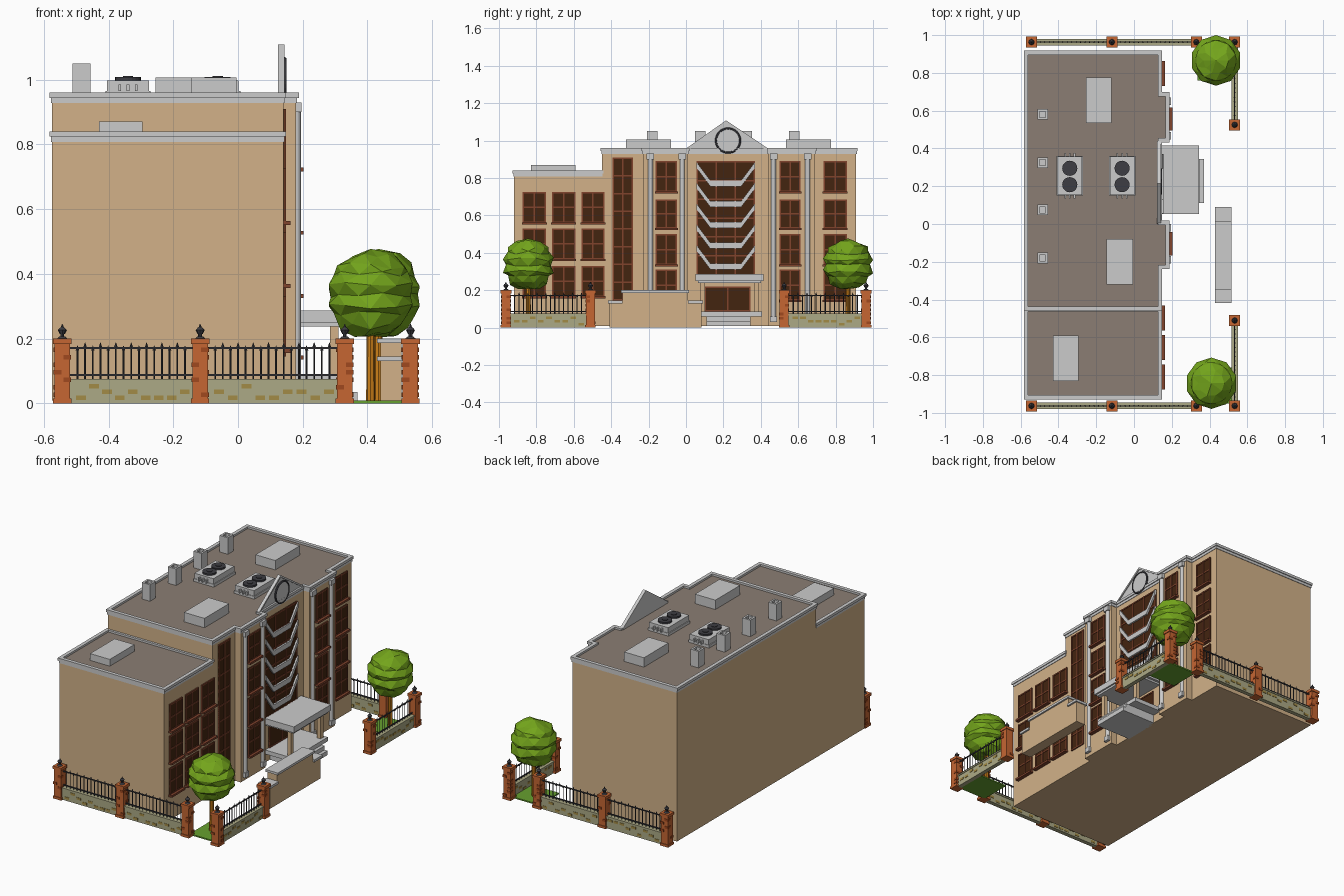
import bpy, bmesh, math, random
from mathutils import Matrix, Vector

if "Cube" in bpy.data.objects:
    bpy.data.objects.remove(bpy.data.objects["Cube"])
random.seed(4)

def mat(name, r, g, b):
    m = bpy.data.materials.new(name)
    m.diffuse_color = (r ** 2.2, g ** 2.2, b ** 2.2, 1)
    m.use_nodes = True
    m.node_tree.nodes["Principled BSDF"].inputs["Base Color"].default_value = m.diffuse_color
    return m

TAN = mat("tan_plaster", .82, .69, .53)
ROOF = mat("roof_felt", .54, .49, .45)
GLASS = mat("dark_glass", .27, .16, .09)
FRAME = mat("brown_frame", .5, .27, .19)
BRICK = mat("brick", .77, .4, .21)
DBRICK = mat("dark_brick", .62, .29, .14)
STONE = mat("wall_stone", .67, .66, .52)
OCHRE = mat("ochre_stone", .63, .54, .28)
IRON = mat("iron", .25, .25, .27)
LEAF = mat("leaf", .45, .64, .13)
BARK = mat("bark", .8, .5, .12)
GRASS = mat("grass", .4, .62, .2)

def box(bm, x0, x1, y0, y1, z0, z1):
    m = Matrix.Translation(((x0 + x1) / 2, (y0 + y1) / 2, (z0 + z1) / 2))
    bmesh.ops.create_cube(bm, size=1, matrix=m @ Matrix.Diagonal((x1 - x0, y1 - y0, z1 - z0, 1)))

def cone(bm, x, y, z0, z1, r0, r1, n=8, rot=0):
    m = Matrix.Translation((x, y, (z0 + z1) / 2)) @ Matrix.Rotation(rot, 4, 'Z')
    bmesh.ops.create_cone(bm, cap_ends=True, segments=n, radius1=r0, radius2=r1, depth=z1 - z0, matrix=m)

def prism(bm, pts, push):
    f = bm.faces.new([bm.verts.new(p) for p in pts])
    r = bmesh.ops.extrude_face_region(bm, geom=[f], use_keep_orig=True)
    bmesh.ops.translate(bm, verts=[v for v in r['geom'] if isinstance(v, bmesh.types.BMVert)], vec=push)

def yz(bm, pts, x0, x1):
    prism(bm, [(x0, y, z) for y, z in pts], (x1 - x0, 0, 0))

def offset(pts, d):
    out = []
    for i, p in enumerate(pts):
        a = (Vector(p) - Vector(pts[i - 1])).normalized()
        b = (Vector(pts[(i + 1) % len(pts)]) - Vector(p)).normalized()
        out.append((p[0] + d * (a.y + b.y), p[1] - d * (a.x + b.x)))
    return out

def ring(bm, pts, d_out, d_in, z0, z1):
    loops = [[bm.verts.new((x, y, z)) for x, y in offset(pts, d)]
             for d, z in ((d_out, z0), (d_out, z1), (d_in, z1), (d_in, z0))]
    n = len(pts)
    for k in range(4):
        a, b = loops[k], loops[(k + 1) % 4]
        for i in range(n):
            j = (i + 1) % n
            bm.faces.new((a[i], a[j], b[j], b[i]))

def part(name, material, build):
    bm = bmesh.new()
    build(bm)
    bmesh.ops.recalc_face_normals(bm, faces=bm.faces)
    me = bpy.data.meshes.new(name)
    bm.to_mesh(me)
    bm.free()
    ob = bpy.data.objects.new(name, me)
    bpy.context.collection.objects.link(ob)
    if material:
        me.materials.append(material)
    return ob

def boxes(name, material, items):
    return part(name, material, lambda bm: [box(bm, *i) for i in items])

# Building blocks with parapet cornices
MAIN = [(-.575, -.45), (.14, -.45), (.14, -.23), (.18, -.23), (.18, .01), (.14, .01),
        (.14, .44), (.18, .44), (.18, .69), (.14, .69), (.14, .91), (-.575, .91)]
WING = [(-.575, -.92), (.14, -.92), (.14, -.45), (-.575, -.45)]
for name, o, top in (("main", MAIN, .96), ("wing", WING, .84)):
    part(name + "_walls", TAN, lambda bm: prism(bm, [(x, y, .008) for x, y in o], (0, 0, top - .035)))
    part(name + "_roof", ROOF, lambda bm: prism(bm, [(x, y, top - .027) for x, y in offset(o, -.003)], (0, 0, .015)))
    def cornice(bm):
        ring(bm, o, .003, -.012, top - .032, top - .016)
        ring(bm, o, .008, -.014, top - .016, top)
    part(name + "_cornice", None, cornice)

# Windows: (wall x, y0, y1, z0, z1, columns, rows, sill)
rows4 = [(.725, .89), (.53, .685), (.335, .5), (.145, .31)]
wins = [(.14, y, y + .125, a, b, 2, 2, 1) for y in (-.873, -.717, -.56)
        for a, b in ((.56, .725), (.365, .53), (.165, .33))]
for x, y0, y1 in ((.18, -.163, -.047), (.18, .5, .613), (.14, .735, .86)):
    wins += [(x, y0, y1, a, b, 2, 2, 1) for a, b in rows4]
wins += [(.14, -.393, -.283, .145, .91, 2, 8, 0), (.14, .055, .37, .28, .89, 3, 6, 0),
         (.14, .1, .345, .085, .22, 2, 1, 0)]
glass, frames, sills = [], [], []
for x, y0, y1, z0, z1, c, r, s in wins:
    glass.append((x - .01, x + .004, y0, y1, z0, z1))
    for i in range(c + 1):
        y = y0 + .004 + (y1 - y0 - .008) * i / c
        frames.append((x - .01, x + .008, y - .004, y + .004, z0, z1))
    for i in range(r + 1):
        z = z0 + .004 + (z1 - z0 - .008) * i / r
        frames.append((x - .01, x + .007, y0, y1, z - .004, z + .004))
    if s:
        sills.append((x - .01, x + .023, y0 - .004, y1 + .004, z0 - .009, z0 + .003))
boxes("window_glass", GLASS, glass)
boxes("window_frames", FRAME, frames)
boxes("window_sills", FRAME, sills)

# Chevron bands across the central window
def chevrons(bm):
    for k in range(5):
        z, t, u = .755 - .111 * k, .032, .1
        yz(bm, [(.055, z + u), (.13, z), (.295, z), (.37, z + u), (.37, z + u + t),
                (.295, z + t), (.13, z + t), (.055, z + u + t)], .135, .155)
part("chevron_bands", None, chevrons)

# Pilasters on the two bays
def pilasters(bm):
    for y in (-.19, -.02, .468, .65):
        cone(bm, .181, y, .05, .9, .013, .013, 12)
        box(bm, .17, .197, y - .02, y + .02, .9, .93)
        box(bm, .17, .197, y - .018, y + .018, .03, .06)
part("pilasters", None, pilasters)

# Pediment and clock
def pediment(bm):
    yz(bm, [(0, .945), (.44, .945), (.214, 1.108)], .123, .137)
    yz(bm, [(0, .945), (.214, 1.095), (.44, .945), (.44, .957), (.214, 1.108), (0, .957)], .123, .143)
part("pediment", None, pediment)
def disc(r, x0, x1):
    return lambda bm: bmesh.ops.create_cone(bm, cap_ends=True, segments=32, radius1=r, radius2=r, depth=x1 - x0,
        matrix=Matrix.Translation(((x0 + x1) / 2, .225, 1.0)) @ Matrix.Rotation(math.pi / 2, 4, 'Y'))
part("clock_face", None, disc(.062, .13, .147))
bpy.ops.mesh.primitive_torus_add(major_radius=.064, minor_radius=.006, major_segments=32, minor_segments=6,
                                 location=(.144, .225, 1.0), rotation=(0, math.pi / 2, 0))
bpy.context.object.name = "clock_rim"
bpy.context.object.data.materials.append(IRON)

# Entrance canopy, columns and steps
boxes("canopy", None, [(.13, .345, .052, .415, .25, .287), (.13, .335, .065, .4, .238, .25)])
boxes("entrance_columns", TAN, [(.285, .31, y - .013, y + .013, .08, .24) for y in (.088, .377)])
boxes("entrance_steps", None, [(.13, .33, .065, .405, .06, .085), (.13, .35, .11, .345, .035, .06),
                               (.13, .37, .11, .345, .008, .035)])

# Sign wall with stepped ends (left blank)
boxes("sign_wall", TAN, [(.44, .505, -.34, .01, 0, .186), (.44, .505, -.41, .083, 0, .13)])
boxes("sign_caps", None, [(.43, .515, -.347, .017, .186, .2), (.43, .515, -.418, -.34, .13, .145),
                          (.43, .515, .01, .09, .13, .145)])

# Roof equipment
boxes("roof_boxes", None, [(-.255, -.12, .535, .775, .94, 1.006), (-.145, -.005, -.32, -.08, .94, 1.006),
                           (-.43, -.295, -.83, -.59, .82, .87)])
def chimneys(bm):
    for y in (.58, .325, .075, -.18):
        sq = [(-.512, y - .028), (-.456, y - .028), (-.456, y + .028), (-.512, y + .028)]
        ring(bm, sq, 0, -.012, .94, 1.05)
        box(bm, -.505, -.463, y - .021, y + .021, .94, 1.03)
part("chimneys", None, chimneys)
def units(bm):
    for x in (-.34, -.063):
        box(bm, x - .065, x + .065, .153, .357, .965, .998)
        box(bm, x - .07, x + .07, .15, .36, .945, .965)
        for dx in (-.025, 0, .025):
            box(bm, x + dx - .004, x + dx + .004, .135, .375, .965, .985)
part("cooling_units", None, units)
def fans(bm):
    for x in (-.34, -.063):
        for y in (.208, .295):
            cone(bm, x, y, .995, 1.008, .04, .04, 20)
            cone(bm, x, y, 1.008, 1.011, .016, .016, 12)
part("cooling_fans", IRON, fans)

# Fence pillars
posts = [(x, s * .963) for s in (-1, 1) for x in (-.543, -.117, .33, .533)] + [(.533, -.511), (.533, .525)]
boxes("fence_pillars", BRICK, [b for x, y in posts for b in (
    (x - .024, x + .024, y - .024, y + .024, 0, .19), (x - .029, x + .029, y - .029, y + .029, .183, .2),
    (x - .028, x + .028, y - .028, y + .028, 0, .015))])
bricks = []
for x, y in posts:
    for k in range(7):
        sx, sy, z = random.choice((-1, 1)), random.choice((-1, 1)), .02 + k * .023
        cx, cy = x + sx * .015, y + sy * .015
        bricks.append((cx - .012, cx + .012, cy - .012, cy + .012, z, z + .014))
boxes("pillar_bricks", DBRICK, bricks)
def finials(bm):
    for x, y in posts:
        for z0, z1, a, b in ((.2, .207, .016, .008), (.207, .214, .006, .006), (.214, .226, .008, .014),
                             (.226, .234, .014, .007), (.234, .245, .005, .001)):
            cone(bm, x, y, z0, z1, a, b)
part("pillar_finials", IRON, finials)

# Fence runs: (runs along x?, start, end, fixed coordinate)
runs = [(1, a, b, s * .963) for s in (-1, 1) for a, b in ((-.52, -.14), (-.094, .306))]
runs += [(0, -.94, -.535, .533), (0, .549, .94, .533)]
walls, caps, stones, rails, bars = [], [], [], [], []
for ax, a, b, c in runs:
    def along(u0, u1, h, z0, z1):
        return (u0, u1, c - h, c + h, z0, z1) if ax else (c - h, c + h, u0, u1, z0, z1)
    walls.append(along(a, b, .013, 0, .066))
    caps.append(along(a, b, .017, .066, .075))
    for k in range(9):
        u = a + .02 + (b - a - .06) * k / 8
        z = random.choice((.01, .028, .045))
        stones.append(along(u, u + .03, .015, z, z + .014))
    rails += [along(a, b, .003, z, z + .006) for z in (.084, .168)]
    n = round((b - a) / .024)
    bars += [((u, c) if ax else (c, u)) + (k % 2,) for k in range(1, n) for u in (a + (b - a) * k / n,)]
boxes("fence_wall", STONE, walls)
boxes("fence_wall_cap", STONE, caps)
boxes("fence_wall_stones", OCHRE, stones)
boxes("fence_rails", IRON, rails)
def railings(bm):
    for x, y, k in bars:
        top = .165 if k else .175
        cone(bm, x, y, .075, top, .0028, .0028, 4)
        cone(bm, x, y, top - .002, top + .013, .0055, .0005, 4)
part("fence_bars", IRON, railings)

# Trees: faceted crowns of staggered rings
for side, tx, ty, R in (("left", .41, -.843, .136), ("right", .434, .866, .134)):
    def crown(bm):
        n, rings = 10, []
        for i, (r, z) in enumerate(((.45, .215), (.72, .237), (.84, .275), (1, .3), (.91, .335),
                                    (1, .365), (.84, .4), (.8, .425), (.5, .455))):
            rings.append([bm.verts.new((tx + R * r * math.cos(t), ty + R * r * math.sin(t),
                          z + random.uniform(-.011, .011)))
                          for t in [(j + i * .5) * math.tau / n for j in range(n)]])
        bot, top = bm.verts.new((tx, ty, .207)), bm.verts.new((tx, ty, .477))
        for j in range(n):
            k = (j + 1) % n
            bm.faces.new((bot, rings[0][k], rings[0][j]))
            bm.faces.new((top, rings[-1][j], rings[-1][k]))
            for p, q in zip(rings, rings[1:]):
                bm.faces.new((p[j], p[k], q[j]))
                bm.faces.new((p[k], q[k], q[j]))
    part(side + "_tree_crown", LEAF, crown)
    part(side + "_tree_trunk", BARK, lambda bm: cone(bm, tx, ty, .005, .23, .014, .012, 8))
    s = math.copysign(1, ty)
    boxes(side + "_grass", GRASS, [(.335, .52, min(s * .76, s * .95), max(s * .76, s * .95), 0, .008)])
